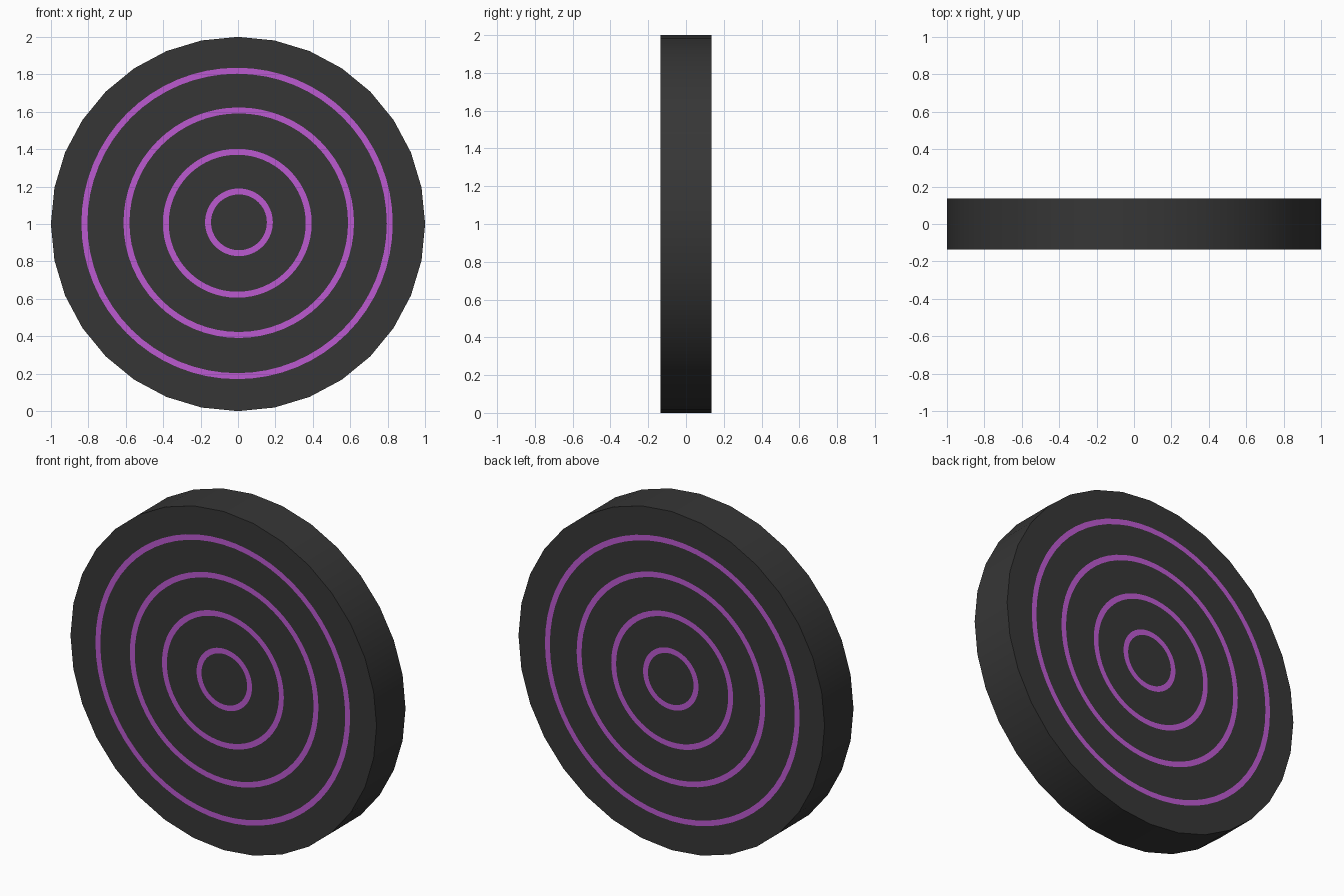
import bpy, bmesh, math

if "Cube" in bpy.data.objects:
    bpy.data.objects.remove(bpy.data.objects["Cube"])

SIDES = 32          # silhouette facets
SEG = SIDES * 2     # finer segments for the painted rings
HALF = 0.135        # half thickness
WIDTH = 0.032       # ring stripe width

# stripes: outer radius, centre x, centre z
STRIPES = [(0.832, -0.005, 1.003), (0.616, 0.004, 1.007),
           (0.398, -0.004, 1.004), (0.181, 0.005, 1.009)]


def material(name, rgb):
    m = bpy.data.materials.new(name)
    m.diffuse_color = (*rgb, 1.0)
    m.use_nodes = True
    m.node_tree.nodes["Principled BSDF"].inputs["Base Color"].default_value = m.diffuse_color
    return m


bm = bmesh.new()


def loop(r, cx, cz, y):
    return [bm.verts.new((cx + r * math.cos(2 * math.pi * i / SEG), y,
                          cz + r * math.sin(2 * math.pi * i / SEG)))
            for i in range(SEG)]


def bridge(a, b, mat=0):
    for i in range(SEG):
        j = (i + 1) % SEG
        bm.faces.new((a[i], a[j], b[j], b[i])).material_index = mat


# Round faces, front and back, with the stripes cut in as flat bands
rims = []
for y in (-HALF, HALF):
    rim = loop(1.0, 0.0, 1.0, y)
    for i in range(1, SEG, 2):      # every second point sits mid-facet
        rim[i].co = (rim[i - 1].co + rim[(i + 1) % SEG].co) / 2
    rims.append(rim)
    prev = rim
    for r, cx, cz in STRIPES:
        outer = loop(r, cx, cz, y)
        inner = loop(r - WIDTH, cx, cz, y)
        bridge(prev, outer)
        bridge(outer, inner, 1)
        prev = inner
    bm.faces.new(prev)

# Edge wall
bridge(*rims)
bmesh.ops.recalc_face_normals(bm, faces=bm.faces[:])

mesh = bpy.data.meshes.new("striped_disc")
bm.to_mesh(mesh)
bm.free()
mesh.materials.append(material("charcoal", (0.037, 0.037, 0.037)))
mesh.materials.append(material("purple", (0.50, 0.10, 0.63)))

disc = bpy.data.objects.new("striped_disc", mesh)
bpy.context.collection.objects.link(disc)
bpy.context.view_layer.objects.active = disc
disc.select_set(True)
bpy.ops.object.shade_smooth_by_angle(angle=math.radians(30))
